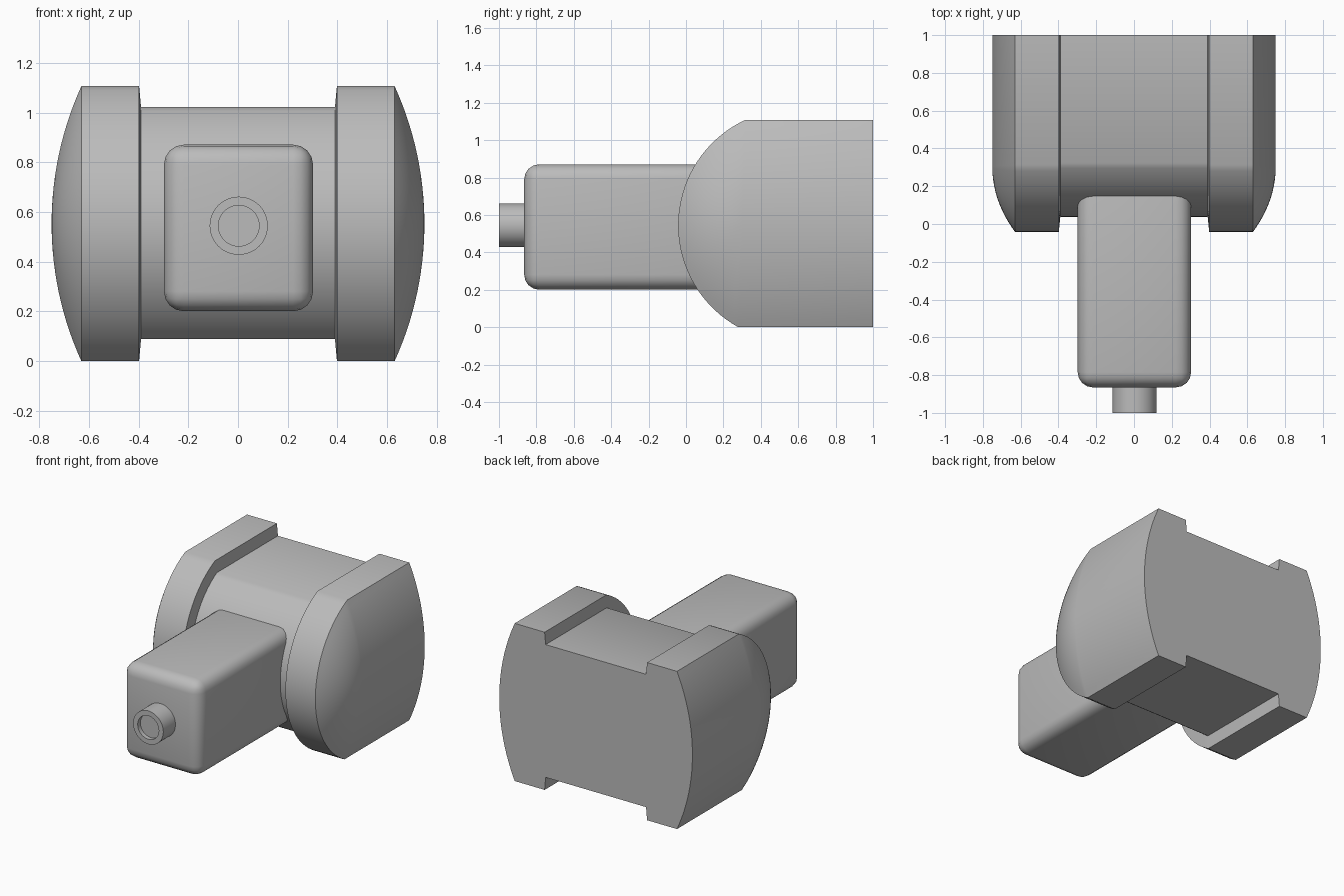
import bpy, bmesh, math
from mathutils import Matrix

if "Cube" in bpy.data.objects:
    bpy.data.objects.remove(bpy.data.objects["Cube"], do_unlink=True)

grey = bpy.data.materials.new("plain grey")
grey.use_nodes = True
grey.diffuse_color = (0.5, 0.5, 0.5, 1)
grey.node_tree.nodes["Principled BSDF"].inputs["Base Color"].default_value = (0.5, 0.5, 0.5, 1)

AXIS_Y, AXIS_Z, BACK = 0.58, 0.545, 1.0
ARC_STEPS = 36


def make(name, bm):
    """Turn a bmesh into a grey object with smooth shading and sharp edges."""
    bmesh.ops.remove_doubles(bm, verts=bm.verts, dist=1e-5)
    bmesh.ops.recalc_face_normals(bm, faces=bm.faces)
    mesh = bpy.data.meshes.new(name)
    bm.to_mesh(mesh)
    bm.free()
    mesh.materials.append(grey)
    obj = bpy.data.objects.new(name, mesh)
    bpy.context.collection.objects.link(obj)
    bpy.ops.object.select_all(action='DESELECT')
    obj.select_set(True)
    bpy.context.view_layer.objects.active = obj
    bpy.ops.object.shade_smooth_by_angle(angle=math.radians(30))
    return obj


def outline(radius, top, bottom):
    """Side outline: round nose, flat top and bottom, square back."""
    a0 = math.asin((top - AXIS_Z) / radius)
    a1 = math.asin((bottom - AXIS_Z) / radius)
    pts = [(BACK, top)]
    for i in range(ARC_STEPS + 1):
        a = a0 + (a1 - a0) * i / ARC_STEPS
        pts.append((AXIS_Y - radius * math.cos(a), AXIS_Z + radius * math.sin(a)))
    return pts + [(BACK, bottom)]


def shrink(pts, t):
    """Scale the nose of an outline towards its middle, keeping the back plane."""
    cy, cz = 0.30, 0.553
    return [(y if y == BACK else cy + (y - cy) * t, cz + (z - cz) * t) for y, z in pts]


def loft(name, stations):
    bm = bmesh.new()
    rings = [[bm.verts.new((x, y, z)) for y, z in pts] for x, pts in stations]
    for a, b in zip(rings, rings[1:]):
        for i in range(len(a)):
            j = (i + 1) % len(a)
            bm.faces.new((a[i], a[j], b[j], b[i]))
    bmesh.ops.dissolve_degenerate(bm, edges=bm.edges, dist=1e-5)
    return make(name, bm)


# Middle barrel
inner = outline(0.542, 1.022, 0.09)
outer = outline(0.622, 1.107, 0.0)
loft("barrel", [(-0.39, inner), (0.39, inner)])

# Raised end rims with domed outer caps
DOME, HALF, CAP_STEPS = 1.335, 0.553, 14
for side, name in ((1, "left_end"), (-1, "right_end")):
    stations = [(0.39, inner), (0.398, outer)]
    for i in range(CAP_STEPS + 1):
        t = 1 - i / CAP_STEPS
        x = 0.75 - DOME + math.sqrt(DOME ** 2 - (t * HALF) ** 2)
        stations.append((x, shrink(outer, t)))
    loft(name, [(side * x, pts) for x, pts in stations])

# Rounded box arm reaching forward
bm = bmesh.new()
bmesh.ops.create_cube(bm, size=1, matrix=Matrix.Translation((0.002, -0.2325, 0.536))
                      @ Matrix.Diagonal((0.6, 1.265, 0.67, 1)))
bmesh.ops.bevel(bm, geom=bm.edges[:], offset=0.08, segments=4, profile=0.5, affect='EDGES')
make("box_arm", bm)

# Round nozzle with a shallow recess in its face
bm = bmesh.new()
bmesh.ops.create_cone(bm, cap_ends=True, segments=48, radius1=0.117, radius2=0.117, depth=0.2,
                      matrix=Matrix.Translation((0.003, -0.9, 0.545)) @ Matrix.Rotation(math.pi / 2, 4, 'X'))
bm.normal_update()
front = min(bm.faces, key=lambda f: f.calc_center_median().y)
bmesh.ops.inset_region(bm, faces=[front], thickness=0.035)
recess = bmesh.ops.extrude_face_region(bm, geom=[front])
bmesh.ops.translate(bm, verts=[v for v in recess["geom"] if isinstance(v, bmesh.types.BMVert)],
                    vec=(0, 0.03, 0))
if front.is_valid:
    bmesh.ops.delete(bm, geom=[front], context='FACES_ONLY')
make("nozzle", bm)
